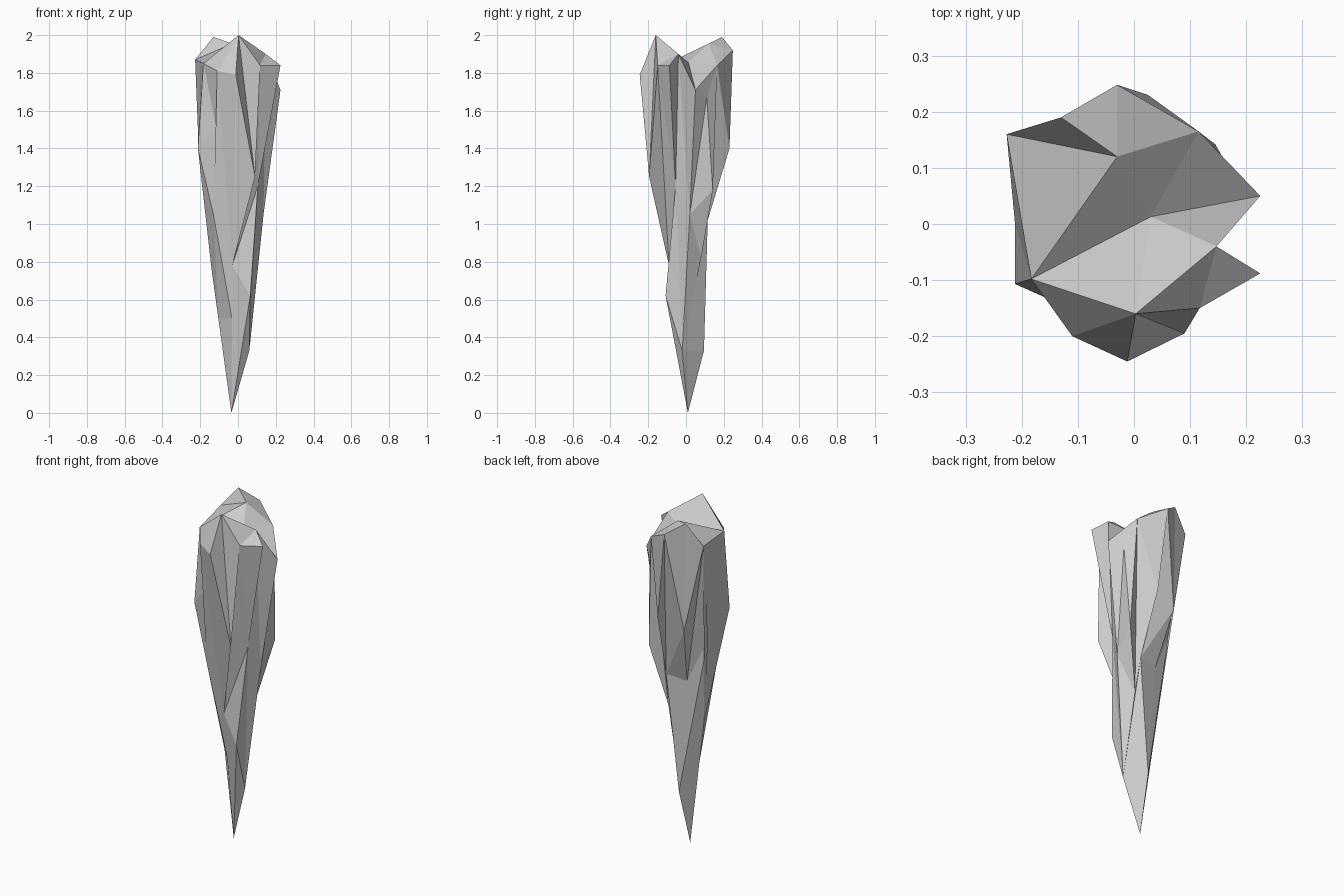
import bpy, bmesh, math

if "Cube" in bpy.data.objects:
    bpy.data.objects.remove(bpy.data.objects["Cube"])

# Fluted rim: crests at the top, flute bottoms lower down (anticlockwise)
RIM = [(-.212, -.107, 1.40), (-.115, -.15, 1.51), (-.11, -.20, 1.81), (-.012, -.245, 1.79),
       (.09, -.195, 1.25), (.117, -.15, 1.84), (.225, -.088, 1.84), (.147, -.04, 1.90),
       (.225, .05, 1.71), (.163, .11, 1.67), (.145, .142, 1.18), (.115, .165, 1.84),
       (.025, .23, 1.40), (-.03, .248, 1.92), (-.12, .19, 1.35), (-.227, .16, 1.87),
       (-.212, 0, 1.49)]
# Waist and lower taper
WAIST = [(-.13, -.105, 1.05), (-.03, -.09, .78), (.105, -.055, 1.20), (.135, .02, 1.05),
         (.06, .08, .82), (.05, .115, 1.02), (-.07, .09, 1.0), (-.19, .065, 1.27),
         (-.14, .03, .76)]
TAPER = [(-.032, -.054, .50), (.065, -.108, .62), (.06, -.02, .33), (-.02, .095, .33),
         (-.104, .023, .50)]
TIP = (-.035, .01, 0)
# Peaks and hollows inside the crown
CROWN = [(.003, -.16, 2.0), (-.13, .19, 1.99), (-.03, .12, 1.955),
         (.03, .013, 1.855), (-.183, -.098, 1.85)]

bm = bmesh.new()


def add(points):
    return [bm.verts.new(p) for p in points]


def bridge(a, b):
    """Join two rings of different counts, stepping round by angle."""
    def ang(ring, i):
        v = ring[i % len(ring)].co
        return math.atan2(v.y, v.x) + 2 * math.pi * (i // len(ring))
    i = j = 0
    while i < len(a) or j < len(b):
        va, vb = a[i % len(a)], b[j % len(b)]
        if j >= len(b) or (i < len(a) and ang(a, i + 1) <= ang(b, j + 1)):
            i += 1
            bm.faces.new((va, a[i % len(a)], vb))
        else:
            j += 1
            bm.faces.new((va, b[j % len(b)], vb))


rim, waist, taper = add(RIM), add(WAIST), add(TAPER)
tip = bm.verts.new(TIP)
front_peak, back_peak, back_ridge, hollow, left_ledge = add(CROWN)

# Sides and point
bridge(rim, waist)
bridge(waist, taper)
for k in range(len(taper)):
    bm.faces.new((taper[k - 1], taper[k], tip))


def fan(centre, ids, *ends):
    chain = [rim[i % len(rim)] for i in ids] + list(ends)
    for p, q in zip(chain, chain[1:]):
        bm.faces.new((centre, p, q))


# Crown facets
fan(left_ledge, (15, 16, 17, 18, 19), front_peak, hollow, back_ridge, rim[15])
fan(front_peak, (2, 3, 4, 5, 7), hollow)
fan(hollow, (7, 8, 11), back_ridge)
fan(back_ridge, (11, 13), back_peak, rim[15])
fan(back_peak, (13, 14, 15))
fan(rim[7], (5, 6))
fan(rim[11], (8, 9, 10))
fan(rim[13], (11, 12))

bmesh.ops.recalc_face_normals(bm, faces=bm.faces)
mesh = bpy.data.meshes.new("rock_spike")
bm.to_mesh(mesh)
bm.free()
bpy.context.collection.objects.link(bpy.data.objects.new("rock_spike", mesh))
